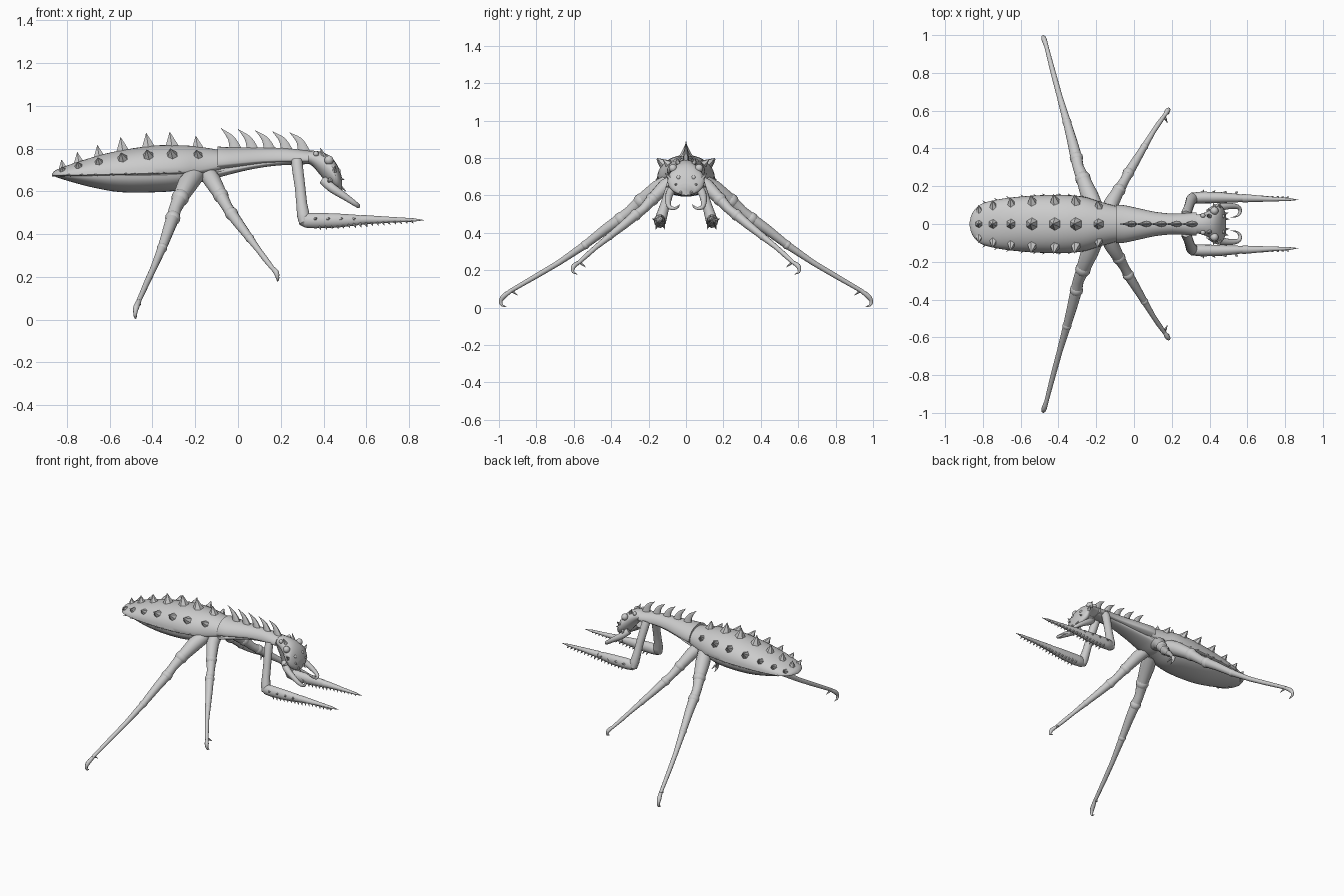
import bpy, bmesh, math
from mathutils import Vector


def finish(name, bm, mirror=False, angle=40):
    bmesh.ops.recalc_face_normals(bm, faces=bm.faces[:])
    me = bpy.data.meshes.new(name)
    bm.to_mesh(me)
    bm.free()
    ob = bpy.data.objects.new(name, me)
    bpy.context.collection.objects.link(ob)
    if mirror:
        ob.modifiers.new("mirror", 'MIRROR').use_axis = (False, True, False)
        ob.modifiers["mirror"].use_mirror_merge = False
    bpy.ops.object.select_all(action='DESELECT')
    ob.select_set(True)
    bpy.context.view_layer.objects.active = ob
    bpy.ops.object.shade_smooth_by_angle(angle=math.radians(angle))
    return ob


def smooth(rows, k=4):
    # Catmull-Rom interpolation of any list of tuples
    out = []
    for i in range(len(rows) - 1):
        p = [rows[max(0, min(len(rows) - 1, i + j))] for j in (-1, 0, 1, 2)]
        for s in range(k):
            t = s / k
            out.append([0.5 * (2 * b + (c - a) * t + (2 * a - 5 * b + 4 * c - d) * t * t
                               + (3 * b - a - 3 * c + d) * t ** 3) for a, b, c, d in zip(*p)])
    return out + [list(rows[-1])]


def skin(bm, rings):
    vs = [[bm.verts.new(p) for p in r] for r in rings]
    n = len(vs[0])
    for a, b in zip(vs, vs[1:]):
        for i in range(n):
            bm.faces.new((a[i], a[(i + 1) % n], b[(i + 1) % n], b[i]))
    bm.faces.new(vs[0])
    bm.faces.new(vs[-1])


def loft(name, rows, n=32, power=1.0):
    # rows: x, middle z, half width, height above, depth below
    bm = bmesh.new()
    rings = []
    for x, z, w, up, dn in smooth(rows):
        ring = []
        for i in range(n):
            a = 2 * math.pi * i / n
            c, s = math.cos(a), math.sin(a)
            h = math.copysign(abs(s) ** power, s)
            ring.append((x, max(w, .002) * c, z + max(up if s > 0 else dn, .002) * h))
        rings.append(ring)
    skin(bm, rings)
    return finish(name, bm)


def tube(bm, pts, n=12, flat=1.0):
    # pts: x, y, z, radius; flat squeezes the tube sideways
    ps = [Vector(p[:3]) for p in pts]
    u = None
    rings = []
    for i, p in enumerate(ps):
        t = (ps[min(i + 1, len(ps) - 1)] - ps[max(i - 1, 0)]).normalized()
        if u is None:
            u = Vector((0, 1, 0)) if abs(t.y) < .8 else Vector((1, 0, 0))
        u = (u - t * u.dot(t)).normalized()
        v = t.cross(u)
        r = max(pts[i][3], .0008)
        rings.append([p + r * (flat * math.cos(a) * u + math.sin(a) * v)
                      for a in (2 * math.pi * k / n for k in range(n))])
    skin(bm, rings)


def spike(bm, base, tip, r, n=6, flat=1.0):
    tube(bm, [(*base, r), (*tip, 0)], n, flat)


# Abdomen: upper shell, belly beneath it
shell = [(-.87, .675, .01, .005, .005), (-.855, .675, .06, .022, .006), (-.81, .676, .105, .04, .008),
         (-.72, .677, .13, .07, .01), (-.58, .68, .147, .105, .01), (-.4, .685, .155, .128, .012),
         (-.27, .692, .145, .123, .02), (-.18, .70, .118, .108, .03), (-.08, .72, .09, .072, .03)]
loft("abdomen_shell", shell, 40, .9)
loft("abdomen_belly", [(-.86, .675, .02, .005, .005), (-.8, .675, .085, .01, .025), (-.68, .675, .12, .01, .057),
                       (-.55, .675, .135, .02, .079), (-.4, .675, .14, .02, .08), (-.28, .68, .125, .02, .075),
                       (-.18, .69, .10, .02, .05), (-.05, .70, .07, .02, .02)], 32)

# Three rows of spikes over the abdomen
bm = bmesh.new()
sm = smooth(shell, 8)
for x, h in ((-.19, .05), (-.31, .062), (-.42, .062), (-.54, .06), (-.65, .05), (-.745, .045), (-.82, .035)):
    s = min(sm, key=lambda r: abs(r[0] - x))
    for deg in (90, 38, 142):
        a = math.radians(deg)
        d = Vector((-.15, math.cos(a), math.sin(a))).normalized()
        base = Vector((x, s[2] * math.cos(a), s[1] + s[3] * math.sin(a) ** .9))
        k = h if deg == 90 else h * .75
        spike(bm, base - d * .012, base + d * k, .008 + k * .5)
for s in (1, -1):
    for i in range(9):
        r = min(sm, key=lambda q: abs(q[0] - (-.78 + i * .065)))
        spike(bm, (r[0], s * (r[2] - .01), r[1]), (r[0] - .02, s * (r[2] + .008), r[1]), .007, 5)
finish("abdomen_spikes", bm, angle=20)

# Thorax shield with narrower underside
loft("thorax_shield", [(-.095, .725, .102, .085, .03), (-.05, .728, .099, .078, .025), (.03, .735, .082, .07, .02),
                       (.12, .742, .063, .062, .014), (.22, .745, .055, .057, .012), (.33, .745, .062, .045, .012)])
loft("thorax_underside", [(-.25, .68, .07, .03, .04), (-.15, .68, .085, .03, .035), (-.07, .69, .075, .03, .02),
                          (.05, .715, .055, .02, .015), (.18, .735, .042, .02, .015), (.33, .745, .045, .02, .018)])

# Swept back fins on the thorax
bm = bmesh.new()
for i in range(5):
    x, z = -.08 + .08 * i, .895 - .005 * i
    b = .785 + .003 * (2 - i)
    tube(bm, smooth([(x + .07, 0, b - .01, .034), (x + .062, 0, b + .025, .025), (x + .043, 0, b + .062, .015),
                     (x, 0, z, 0)]), 10, .55)
finish("thorax_fins", bm)

# Head, eyes and face spikes
loft("head", [(.30, .76, .045, .028, .022), (.345, .755, .052, .035, .035), (.385, .735, .065, .05, .06),
              (.425, .70, .088, .068, .075), (.455, .675, .10, .062, .07), (.475, .65, .082, .05, .05),
              (.487, .63, .05, .03, .03)], 16)
bm = bmesh.new()
for x, y, z, r in ((.425, .07, .745, .022), (.365, .045, .775, .013), (.468, .04, .695, .012)):
    g = bmesh.ops.create_uvsphere(bm, u_segments=14, v_segments=8, radius=r)
    bmesh.ops.translate(bm, verts=g["verts"], vec=(x, y, z))
finish("eyes", bm, True)
bm = bmesh.new()
for b, t, r in (((.45, .085, .69), (.455, .113, .72), .014), ((.40, .04, .765), (.385, .05, .803), .013),
                ((.47, .03, .63), (.505, .025, .60), .012), ((.47, .05, .66), (.50, .06, .655), .01),
                ((.43, .08, .65), (.42, .11, .645), .013)):
    spike(bm, b, t, r)
finish("head_spikes", bm, True, 20)

# Sickle jaws
bm = bmesh.new()
tube(bm, smooth([(.40, .06, .65, .022), (.44, .085, .615, .022), (.50, .095, .575, .017), (.55, .09, .54, .012),
                 (.562, .065, .53, .009), (.545, .042, .54, .005), (.51, .035, .555, 0)]), 10)
finish("jaws", bm, True)


def leg(name, joints, claw):
    bm = bmesh.new()
    tube(bm, joints, 14)
    # rounded rings at the joints
    for j in joints[2:-2:2]:
        g = bmesh.ops.create_uvsphere(bm, u_segments=12, v_segments=8, radius=j[3] * 1.15)
        bmesh.ops.translate(bm, verts=g["verts"], vec=j[:3])
    tube(bm, smooth(claw), 10)
    x, y, z, r = joints[-1]
    spike(bm, (x, y - .02, z), (x + .012, y - .045, z - .02), .008)
    finish(name, bm, True)


# Walking legs, each ending in a hooked claw
leg("hind_leg", [(-.20, .07, .68, .045), (-.235, .15, .635, .047), (-.27, .24, .57, .036), (-.295, .30, .515, .029),
                 (-.305, .35, .475, .031), (-.325, .43, .42, .027), (-.355, .54, .335, .021), (-.395, .68, .24, .015),
                 (-.425, .79, .175, .014), (-.465, .945, .085, .011)],
    [(-.462, .935, .09, .011), (-.475, .975, .06, .014), (-.48, .99, .035, .010), (-.48, .985, .014, .007),
     (-.478, .96, .004, .001)])
leg("middle_leg", [(-.14, .05, .68, .04), (-.12, .11, .65, .04), (-.08, .18, .58, .031), (-.05, .23, .525, .025),
                   (-.03, .27, .495, .027), (.01, .335, .44, .023), (.055, .41, .38, .018), (.10, .485, .32, .013),
                   (.13, .53, .28, .013), (.165, .58, .235, .010)],
    [(.162, .575, .24, .010), (.178, .6, .222, .013), (.184, .606, .20, .009), (.186, .60, .187, .006),
     (.184, .58, .178, .001)])

# Grasping forelegs
bm = bmesh.new()
tube(bm, [(.275, .045, .745, .026), (.278, .06, .71, .027), (.29, .09, .62, .025), (.298, .115, .54, .026),
          (.305, .13, .49, .03), (.315, .138, .455, .03), (.325, .14, .44, .015)], 14)
finish("foreleg_upper", bm, True)
bm = bmesh.new()
tube(bm, [(.295, .136, .465, .018), (.315, .138, .463, .034), (.36, .14, .463, .037), (.46, .14, .463, .034),
          (.55, .137, .465, .026), (.585, .136, .466, .02)], 14, .85)
tube(bm, [(.575, .136, .466, .023), (.60, .136, .467, .021), (.72, .132, .467, .013), (.82, .13, .466, .008),
          (.87, .128, .465, 0)], 12)
finish("foreleg_blade", bm, True)

# Teeth along the blades
bm = bmesh.new()
for i in range(17):
    x = .38 + .027 * i
    r = .034 - .03 * (x - .38) / .46
    h = .016 if x < .6 else .012
    for s in (-1, 1):
        spike(bm, (x, .137 + s * r * .5, .466 - r * .75), (x + .008, .137 + s * (r * .6 + .004), .464 - r - h * .7),
              .009 if x < .6 else .006, 5)
for i in range(4):
    spike(bm, (.36 + .06 * i, .165, .47), (.37 + .06 * i, .182 - .004 * i, .475), .009, 5)
finish("foreleg_teeth", bm, True, 20)
